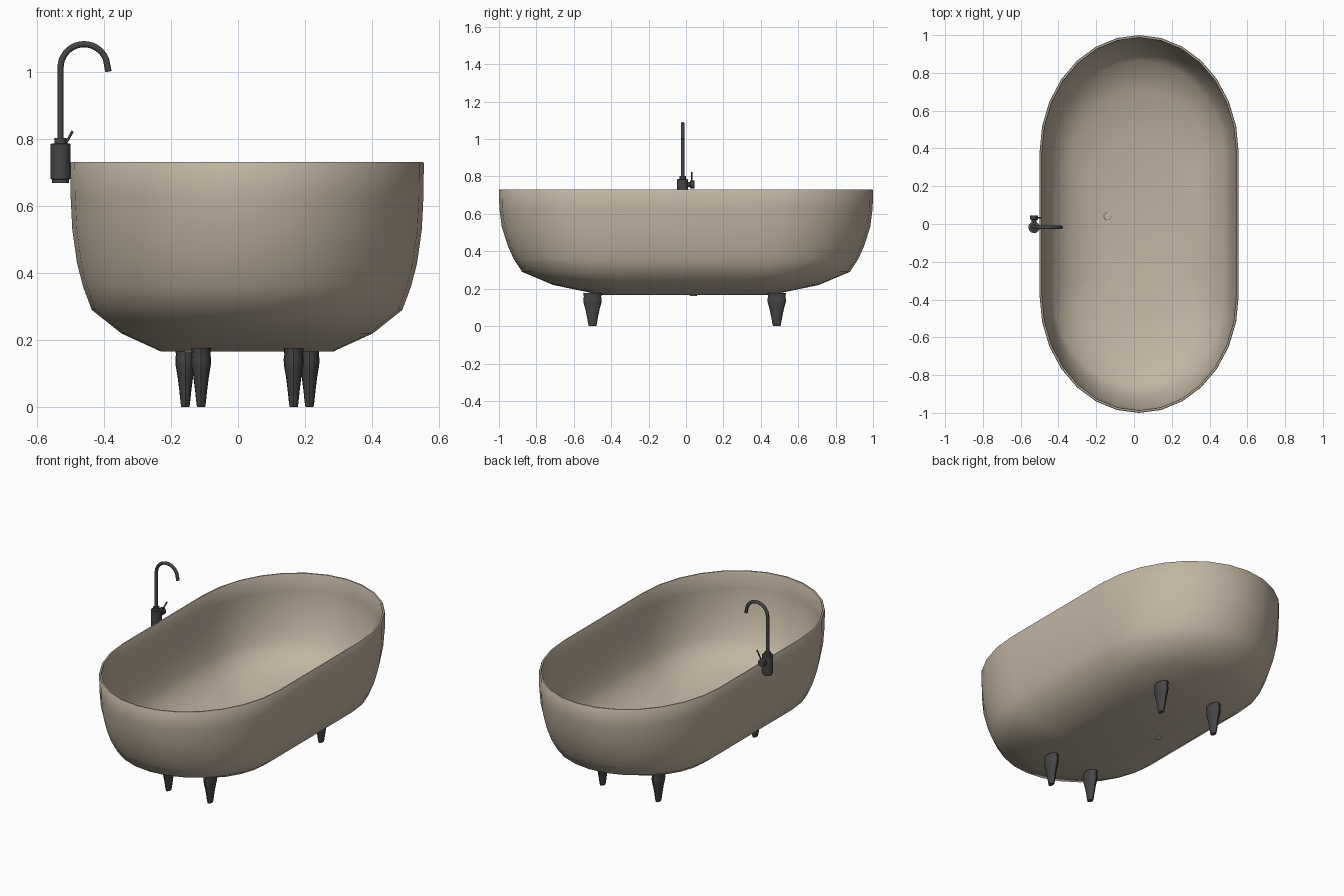
import bpy, bmesh, math
from mathutils import Vector, Matrix

if "Cube" in bpy.data.objects:
    bpy.data.objects.remove(bpy.data.objects["Cube"])


def material(name, rgb):
    m = bpy.data.materials.new(name)
    m.diffuse_color = (*rgb, 1)
    m.use_nodes = True
    m.node_tree.nodes["Principled BSDF"].inputs["Base Color"].default_value = m.diffuse_color
    return m


TAN = material("warm_stone", (0.54, 0.46, 0.36))
DARK = material("dark_metal", (0.06, 0.06, 0.063))


def finish(bm, name, mat, angle=30):
    bmesh.ops.recalc_face_normals(bm, faces=bm.faces)
    me = bpy.data.meshes.new(name)
    bm.to_mesh(me)
    bm.free()
    ob = bpy.data.objects.new(name, me)
    bpy.context.collection.objects.link(ob)
    me.materials.append(mat)
    bpy.ops.object.select_all(action='DESELECT')
    ob.select_set(True)
    bpy.context.view_layer.objects.active = ob
    bpy.ops.object.shade_smooth_by_angle(angle=math.radians(angle))
    return ob


def skin(bm, rings):
    # bridge successive closed rings of points and cap both ends
    loops = [[bm.verts.new(p) for p in r] for r in rings]
    n = len(loops[0])
    for a, b in zip(loops, loops[1:]):
        for i in range(n):
            j = (i + 1) % n
            bm.faces.new((a[i], a[j], b[j], b[i]))
    bm.faces.new(loops[0])
    bm.faces.new(loops[-1])


def lathe(name, profile, matrix, mat, sides=20, stretch=1.0):
    # profile of (radius, z) turned about the local z axis
    bm = bmesh.new()
    skin(bm, [[matrix @ Vector((r * math.cos(2 * math.pi * i / sides),
                                stretch * r * math.sin(2 * math.pi * i / sides), z))
               for i in range(sides)] for r, z in profile])
    return finish(bm, name, mat)


def oval(hx, hy, s, z, n=14, cx=0.027):
    # straight-sided oval with elliptical ends
    pts = []
    for end in (1, -1):
        for i in range(n + 1):
            a = math.pi * i / n
            pts.append(Vector((cx + end * hx * math.cos(a),
                               end * (s + (hy - s) * math.sin(a)), z)))
    return pts


# tub: outer wall from floor to rim, then inner wall back down
wall = [(0.257, 0.45, 0.25, 0.166), (0.375, 0.71, 0.33, 0.220),
        (0.463, 0.876, 0.38, 0.290), (0.489, 0.922, 0.38, 0.360),
        (0.507, 0.953, 0.38, 0.430), (0.521, 0.985, 0.38, 0.530),
        (0.526, 0.998, 0.38, 0.630), (0.527, 1.0, 0.38, 0.727)]
T = 0.014
rings = [oval(*w) for w in wall]
rings.append(oval(0.524, 0.997, 0.38, 0.731))
rings.append(oval(0.516, 0.988, 0.38, 0.731))
for k, (hx, hy, s, z) in reversed(list(enumerate(wall))):
    lift = T if k < 2 else (0.008 if k == 2 else 0)
    inset = T * (0.3 if k < 2 else 1)
    rings.append(oval(hx - inset, hy - inset, s, z + lift))
bm = bmesh.new()
skin(bm, rings)
finish(bm, "tub", TAN, 50)

# drain passing through the floor
lathe("drain", [(0.016, 0.161), (0.020, 0.163), (0.020, 0.181), (0.017, 0.183)],
      Matrix.Translation((-0.14, 0.04, 0)), TAN)

# tapered feet, wider along the tub than across it
foot = [(0.012, 0), (0.014, 0.012), (0.018, 0.05), (0.023, 0.09),
        (0.029, 0.125), (0.030, 0.142), (0.028, 0.157), (0.030, 0.176)]
for name, x, y, dz in (("front_left", -0.11, -0.50, 0), ("front_right", 0.166, -0.50, 0),
                       ("back_left", -0.157, 0.485, 0), ("back_right", 0.213, 0.485, 0)):
    lathe(name + "_foot", foot, Matrix.Translation((x, y, dz)), DARK, 16, 1.65)

# faucet body
FX, FY = -0.529, -0.018
at = Matrix.Translation((FX, FY, 0))
lathe("faucet_body", [(0.025, 0.668), (0.025, 0.679), (0.030, 0.680), (0.030, 0.785),
                      (0.018, 0.786), (0.018, 0.802), (0.011, 0.803)], at, DARK, 24)


def tube(name, path, r, sides=14):
    # round tube along a path lying in an xz plane
    bm = bmesh.new()
    rings = []
    for i, p in enumerate(path):
        d = (path[min(i + 1, len(path) - 1)] - path[max(i - 1, 0)]).normalized()
        u = Vector((0, 1, 0))
        v = d.cross(u)
        rings.append([p + r * (u * math.cos(2 * math.pi * k / sides)
                               + v * math.sin(2 * math.pi * k / sides))
                      for k in range(sides)])
    skin(bm, rings)
    return finish(bm, name, DARK, 40)


# gooseneck spout
R = 0.070
path = [Vector((FX, FY, 0.79)), Vector((FX, FY, 1.005))]
for i in range(17):
    a = math.pi - math.radians(160) * i / 16
    path.append(Vector((FX + R + R * math.cos(a), FY, 1.012 + R * math.sin(a))))
path.append(Vector((-0.386, FY, 1.0)))
tube("spout", path, 0.0095)

# side valve and its lever
side = Matrix.Translation((FX, FY, 0.757)) @ Matrix.Rotation(-math.pi / 2, 4, 'X')
lathe("valve", [(0.013, 0.02), (0.013, 0.040), (0.021, 0.041), (0.021, 0.062), (0.018, 0.064)],
      side, DARK)
tube("lever", [Vector((FX, FY + 0.05, 0.757)), Vector((-0.493, FY + 0.05, 0.823))], 0.004, 10)
